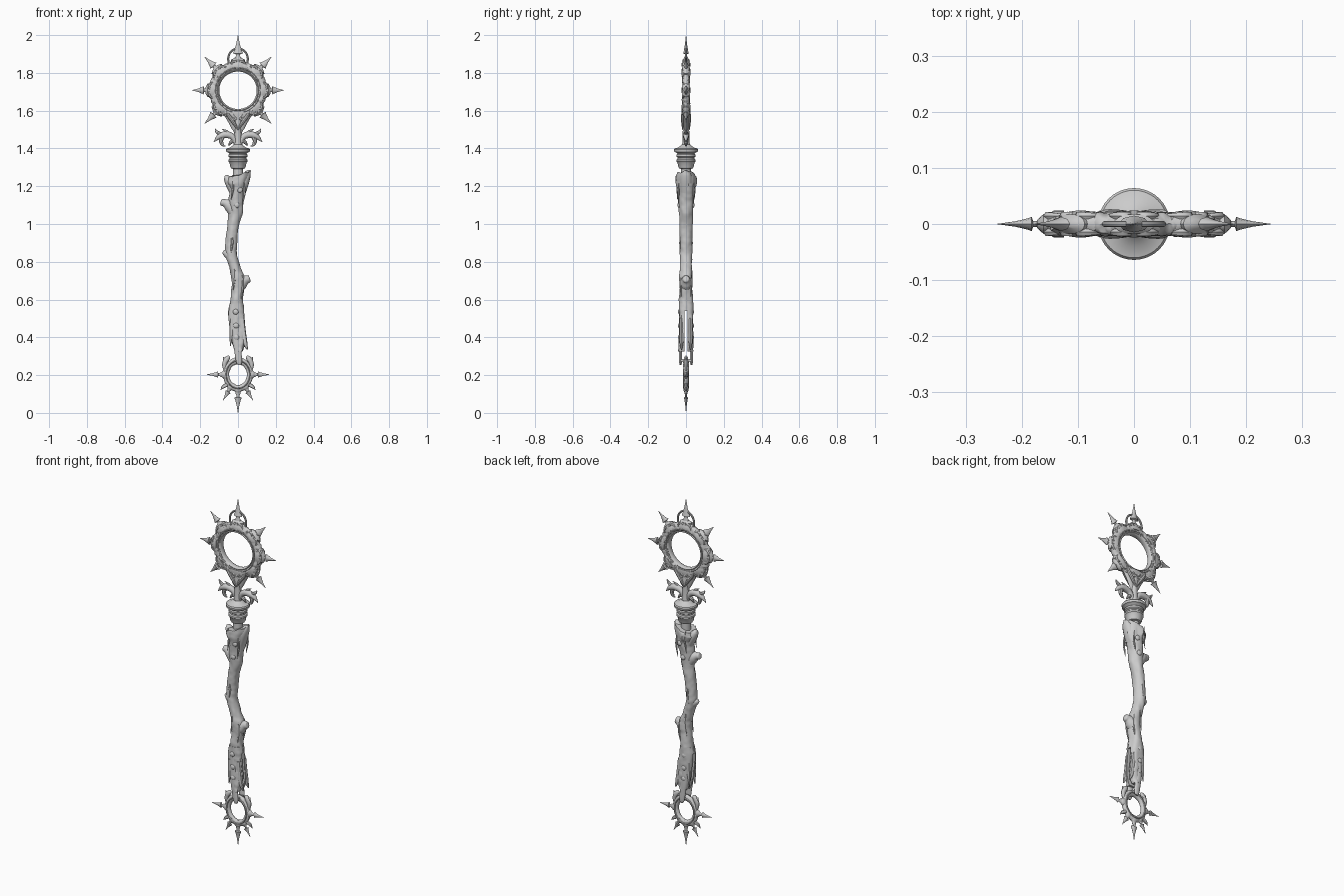
import bpy, bmesh, math
from mathutils import Vector, noise

if "Cube" in bpy.data.objects:
    bpy.data.objects.remove(bpy.data.objects["Cube"])

TAU = 2 * math.pi


def loft(name, rings, loop=False):
    """Skin a list of equal-sized point rings; cap the ends unless looped."""
    bm = bmesh.new()
    vs = [[bm.verts.new(p) for p in r] for r in rings]
    n = len(vs[0])
    for i in range(len(vs) if loop else len(vs) - 1):
        a, b = vs[i], vs[(i + 1) % len(vs)]
        for j in range(n):
            bm.faces.new((a[j], a[(j + 1) % n], b[(j + 1) % n], b[j]))
    if not loop:
        bm.faces.new(vs[0])
        bm.faces.new(vs[-1])
    bmesh.ops.recalc_face_normals(bm, faces=bm.faces)
    me = bpy.data.meshes.new(name)
    bm.to_mesh(me)
    bm.free()
    ob = bpy.data.objects.new(name, me)
    bpy.context.collection.objects.link(ob)
    return ob


def smooth(rows, steps):
    """Catmull-Rom resampling of rows of numbers."""
    out = []
    for i in range(len(rows) - 1):
        p0, p1, p2, p3 = (Vector(rows[max(0, min(len(rows) - 1, i + k))]) for k in (-1, 0, 1, 2))
        for s in range(steps):
            t = s / steps
            out.append(0.5 * (2 * p1 + (p2 - p0) * t + (2 * p0 - 5 * p1 + 4 * p2 - p3) * t * t
                              + (3 * p1 - p0 - 3 * p2 + p3) * t ** 3))
    return out + [Vector(rows[-1])]


def tube(name, pts, flat=1.0, y=0.0, sides=8, steps=5):
    """Tapered tube along (x, z, radius) points in the plane at depth y."""
    s = smooth(pts, steps)
    rings = []
    for i, p in enumerate(s):
        d = s[min(i + 1, len(s) - 1)] - s[max(i - 1, 0)]
        t = Vector((d.x, d.y)).normalized()
        r = max(p.z, 0.0006)
        rings.append([Vector((p.x - t.y * r * math.cos(a), y + r * flat * math.sin(a), p.y + t.x * r * math.cos(a)))
                      for a in (TAU * k / sides for k in range(sides))])
    return loft(name, rings)


def lathe(name, profile, flat=1.0, sides=32, at=(0, 0), ang=0.0):
    """Turned part: (along, radius) profile; axis starts at (x, z), ang from +x."""
    c, s = math.cos(ang), math.sin(ang)
    rings = []
    for h, r in profile:
        ring = []
        for k in range(sides):
            a = TAU * k / sides
            u = r * math.cos(a)
            ring.append(Vector((at[0] + c * h - s * u, r * flat * math.sin(a), at[1] + s * h + c * u)))
        rings.append(ring)
    return loft(name, rings)


def hoop(name, centre, section, sx=1.0, sz=1.0, steps=96, carve=0.0):
    """Sweep a (radius, y) section about the y axis, optionally carved with noise."""
    rings = []
    for i in range(steps):
        a = TAU * i / steps
        ring = []
        for r, y in section:
            k = carve * noise.noise(Vector((math.cos(a) * r * 70, y * 60, math.sin(a) * r * 70)))
            ring.append(Vector((centre[0] + (r + k) * sx * math.cos(a), y + (k if y > 0 else -k),
                                centre[1] + (r + k) * sz * math.sin(a))))
        rings.append(ring)
    return loft(name, rings, True)


def oval(r, w, h, n=12):
    return [(r + w * math.cos(TAU * k / n), h * math.sin(TAU * k / n)) for k in range(n)]


def spike(name, centre, ang, base, tip, w):
    """Stem, barbed collar and spearhead."""
    L = tip - base
    lathe(name, [(base - .02, w * .75), (base + L * .08, w * .7), (base + L * .16, w * .4), (base + L * .24, w * .45),
                 (base + L * .27, w), (base + L * .36, w * .78), (base + L * .62, w * .38), (tip, .0008)],
          .55, 8, centre, ang)


# ---- head ring
C = (0, 1.708)
hoop("head_ring", C, oval(.128, .026, .02, 16), steps=160, carve=.005)
hoop("head_inner_rim", C, oval(.106, .007, .017))
for y in (-.014, .014):
    hoop("head_face_bead", C, [(r, y + dy) for r, dy in oval(.118, .004, .007, 8)])

# spikes and their mounts
for deg, tip in ((0, .243), (45, .25), (90, .292), (135, .25), (180, .243), (225, .25), (315, .25)):
    a = math.radians(deg)
    spike("head_spike", C, a, .16, tip, .027 if deg == 90 else .023)
    lathe("spike_mount", [(.125, .05), (.143, .05), (.153, .036), (.161, .037), (.167, .026), (.173, .014)], .48, 16, C, a)

# scrolled leaves around the ring, on both faces
for i in range(16):
    a0 = TAU * (i + .5) / 16
    flip = 1 if i % 2 else -1
    path = []
    for da, r, w in ((-.17, .122, .003), (-.06, .146, .006), (.07, .155, .008), (.14, .146, .007), (.08, .136, .004)):
        a = a0 + flip * da
        path.append((C[0] + r * math.cos(a), C[1] + r * math.sin(a), w))
    for y in (-.014, .014):
        tube("ring_scroll", path, 1.1, y, 6, 3)

# hanging loop behind the top spike
tube("top_loop", [(.052 * math.cos(t), 1.872 + .058 * math.sin(t), .0055)
                  for t in (math.radians(d) for d in range(-20, 201, 20))], 1, 0, 8, 3)

# ---- neck below the ring
lathe("neck_wedge", [(1.405, .026), (1.43, .021), (1.47, .018), (1.492, .024), (1.505, .034), (1.53, .046),
                     (1.56, .064), (1.585, .08), (1.597, .075)], .3, 20, (0, 0), math.pi / 2)
lathe("neck_stem", [(1.4, .024), (1.43, .019), (1.5, .017), (1.54, .02), (1.58, .014)], 1, 16, (0, 0), math.pi / 2)
for s in (-1, 1):
    for y in (-.016, .016):
        tube("neck_leaf", [(0, 1.5, .004), (s * .022, 1.535, .009), (s * .05, 1.575, .01), (s * .062, 1.6, .004)], 1, y)
        tube("neck_curl", [(s * .004, 1.56, .006), (s * .02, 1.575, .008), (s * .034, 1.6, .003)], 1, y)
    # side horned leaves
    tube("side_leaf", [(s * .01, 1.425, .012), (s * .03, 1.462, .016), (s * .065, 1.473, .018),
                       (s * .1, 1.462, .014), (s * .128, 1.434, .001)], .95, 0, 10)
    tube("leaf_horn", [(s * .06, 1.47, .013), (s * .09, 1.475, .011), (s * .112, 1.488, .008), (s * .122, 1.505, .001)], .9)
    tube("leaf_barb", [(s * .075, 1.47, .012), (s * .09, 1.445, .012), (s * .082, 1.42, .008), (s * .066, 1.412, .001)], .9)
    tube("leaf_upper_barb", [(s * .02, 1.45, .012), (s * .055, 1.478, .013), (s * .06, 1.49, .008), (s * .085, 1.503, .001)], .9)
    tube("leaf_root", [(s * .005, 1.45, .012), (s * .035, 1.435, .01), (s * .05, 1.415, .003)], 1)

# ---- turned collar
lathe("collar", [(1.24, .026), (1.292, .026), (1.294, .036), (1.303, .041), (1.325, .045), (1.33, .05), (1.34, .05),
                 (1.345, .044), (1.352, .044), (1.357, .051), (1.367, .051), (1.372, .046), (1.378, .052),
                 (1.382, .062), (1.394, .064), (1.4, .06), (1.405, .04), (1.42, .024)], 1, 40, (0, 0), math.pi / 2)


# ---- gnarled shaft: rows of z, left x, right x, half depth
def bark(p, amt=.0055):
    return amt * noise.noise(Vector((p.x * 38, p.y * 38, p.z * 9))) + amt * .5 * noise.noise(p * 45)


rows = [(1.26, -.055, .062, .05), (1.23, -.06, .056, .054), (1.18, -.045, .046, .048), (1.12, -.052, .03, .04),
        (1.05, -.05, .024, .036), (.97, -.06, .0, .033), (.9, -.066, -.006, .032), (.84, -.066, -.006, .031),
        (.77, -.046, .016, .031), (.71, -.036, .038, .034), (.65, -.034, .034, .033), (.59, -.043, .028, .036),
        (.54, -.05, .03, .037)]
rings = []
for row in smooth(rows, 7):
    z, l, r, d = row
    ring = []
    for k in range(28):
        a = TAU * k / 28
        p = Vector(((l + r) / 2 + (r - l) / 2 * math.cos(a), d * math.sin(a), z))
        f = 1 + bark(p) / .035
        p.x = (l + r) / 2 + (p.x - (l + r) / 2) * f
        p.y *= f
        if z > 1.2:  # slanted broken top
            p.z += (z - 1.2) / .06 * (.3 * p.x + .01 * noise.noise(p * 60))
        ring.append(p)
    rings.append(ring)
loft("shaft", rings)

# split lower shaft: front and back halves
low = [(.58, -.042, .028), (.54, -.05, .03), (.49, -.05, .032), (.44, -.042, .036), (.4, -.038, .04),
       (.37, -.03, .038), (.34, -.02, .03), (.325, -.012, .022)]
for s in (-1, 1):
    rings = []
    for z, l, r in smooth(low, 6):
        ring = []
        for k in range(20):
            a = TAU * k / 20
            sy = math.sin(a)
            p = Vector(((l + r) / 2 + (r - l) / 2 * math.cos(a), 0, z))
            p.y = s * (.009 + .028 * max(0, sy) ** .7)
            p.y += s * bark(p) if sy > .1 else 0
            p.x += bark(p)
            ring.append(p)
        rings.append(ring)
    loft("shaft_fork", rings)
    y = s * .024
    # splinters and strap holding the lower ring
    tube("right_splinter", [(.02, .5, .014), (.03, .42, .013), (.038, .37, .012), (.05, .335, .003)], .8, y)
    tube("left_splinter", [(-.03, .5, .014), (-.036, .42, .01), (-.04, .355, .002)], .8, y)
    tube("strap", [(-.01, .56, .012), (-.009, .4, .019), (0, .32, .018), (.006, .272, .016), (.008, .254, .008)],
         .5, s * .029, 12)
    # rivets
    for x, z in ((-.012, .535), (-.01, .462), (-.008, .4), (.01, 1.18), (-.006, 1.1)):
        bpy.ops.mesh.primitive_uv_sphere_add(segments=14, ring_count=8, radius=.015,
                                             location=(x, s * (.033 if z < 1 else .042 if z > 1.15 else .036), z))
        bpy.context.object.name = "rivet"
        bpy.context.object.scale.y = .6
    # raised bark ridges
    for x, z, d in ((-.03, 1.2, .046), (.03, 1.17, .04), (.022, .67, .027), (-.035, .9, .031), (-.02, .72, .03)):
        tube("bark_ridge", [(x, z + .06, .001), (x + .004, z, .007), (x - .006, z - .07, .001)], .8, s * d, 6)
lathe("ring_pin", [(-.005, .009), (.02, .009)], 3.5, 12, (0, .278), 0)

# knots and broken branch stubs
tube("left_stub", [(-.02, 1.06, .03), (-.05, 1.1, .028), (-.072, 1.112, .02), (-.088, 1.115, .017), (-.092, 1.116, .008)], .95, 0, 14)
tube("right_knot", [(-.005, .66, .034), (.02, .69, .034), (.043, .705, .024), (.06, .708, .018), (.064, .709, .006)], .9, 0, 14)
tube("left_knot", [(-.035, .83, .03), (-.06, .845, .022), (-.076, .852, .012), (-.08, .854, .003)], .9, 0, 12)
tube("top_left_splinter", [(-.02, 1.17, .025), (-.045, 1.22, .024), (-.062, 1.248, .015), (-.07, 1.255, .003)], 1.2, 0, 12)
tube("top_right_splinter", [(.02, 1.17, .022), (.038, 1.23, .023), (.052, 1.268, .017), (.066, 1.284, .003)], 1.4, 0, 12)

# ---- lower ring with spikes
B = (0, .203)
hoop("lower_ring", B, oval(.064, .016, .013), .98, 1.14, 64, .002)
hoop("lower_ring_bead", B, oval(.064, .005, .016, 8), .98, 1.14, 64)
for deg, base, tip, w in ((0, .085, .166, .017), (180, .085, .166, .017), (270, .092, .203, .02),
                          (240, .086, .157, .016), (300, .086, .157, .016)):
    a = math.radians(deg)
    spike("lower_spike", B, a, base, tip, w)
    lathe("lower_mount", [(base - .025, .02), (base - .008, .022), (base, .015), (base + .006, .008)], .6, 12, B, a)
for s in (-1, 1):
    tube("lower_curl", [(s * .068, .225, .008), (s * .072, .255, .012), (s * .062, .28, .014), (s * .05, .296, .01),
                        (s * .046, .302, .002)], .85, 0, 10)
    tube("lower_barb", [(s * .055, .27, .011), (s * .07, .283, .009), (s * .078, .296, .001)], .8)
    tube("lower_side_barb", [(s * .058, .15, .011), (s * .078, .138, .009), (s * .092, .122, .001)], .8)

# smooth shading with crisp edges
bpy.ops.object.select_all(action='SELECT')
bpy.context.view_layer.objects.active = bpy.data.objects["shaft"]
bpy.ops.object.shade_smooth_by_angle(angle=math.radians(40))
